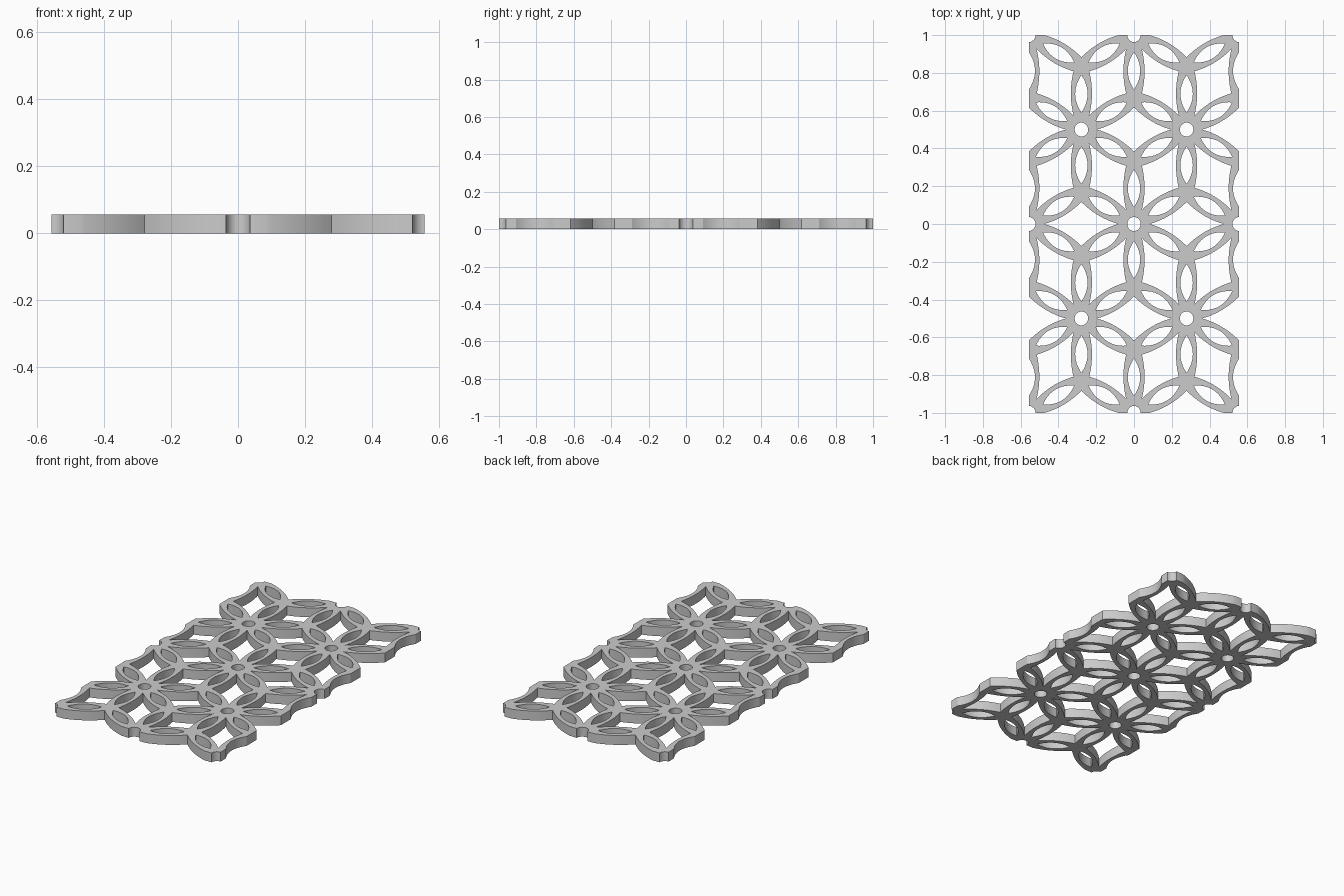
import bpy, bmesh, math
from mathutils import Vector

if "Cube" in bpy.data.objects:
    bpy.data.objects.remove(bpy.data.objects["Cube"])

S = 1 / math.sqrt(3)          # spacing of flower centres before squeeze
HALF_X, HALF_Y, THICK = 0.557, 1.0, 0.057
SQUEEZE = HALF_X / S
C30, S30 = math.cos(math.pi / 6), 0.5


def arc(a, b, mid, n=12):
    """Smooth side from a to b passing through mid (end point left out)."""
    a, b, mid = Vector(a), Vector(b), Vector(mid)
    out = []
    for i in range(n):
        t = i / n
        out.append(a * (1 - t) * (1 - 2 * t) + mid * 4 * t * (1 - t) + b * t * (2 * t - 1))
    return out


def lens(r0, r1, w):
    """Pointed petal opening along +x."""
    m = (r0 + r1) / 2
    return arc((r0, 0), (r1, 0), (m, -w)) + arc((r1, 0), (r0, 0), (m, w))


def gap():
    """Four sided opening between two neighbouring flowers."""
    h, v = 0.085, S / 2 * math.tan(math.pi / 6) - 0.05
    mx, my = 0.19 * C30 + 0.058 * S30, 0.19 * S30 - 0.058 * C30
    L, R, T, B = (h, 0), (S - h, 0), (S / 2, v), (S / 2, -v)
    return (arc(L, B, (mx, -my)) + arc(B, R, (S - mx, -my))
            + arc(R, T, (S - mx, my)) + arc(T, L, (mx, my)))


def circle(r, n=32):
    return [Vector((r * math.cos(2 * math.pi * i / n), r * math.sin(2 * math.pi * i / n)))
            for i in range(n)]


def prism(bm, pts, centre, angle):
    c, s = math.cos(angle), math.sin(angle)
    xy = [((p.x * c - p.y * s + centre[0]) * SQUEEZE, p.x * s + p.y * c + centre[1]) for p in pts]
    lo = [bm.verts.new((x, y, -0.05)) for x, y in xy]
    hi = [bm.verts.new((x, y, THICK + 0.05)) for x, y in xy]
    bm.faces.new(lo[::-1])
    bm.faces.new(hi)
    n = len(xy)
    for i in range(n):
        j = (i + 1) % n
        bm.faces.new((lo[i], lo[j], hi[j], hi[i]))


def inside(centre, r, angle):
    return (abs(centre[0] + r * math.cos(angle)) < S + 0.01
            and abs(centre[1] + r * math.sin(angle)) < HALF_Y + 0.01)


def make_object(name, bm):
    mesh = bpy.data.meshes.new(name)
    bm.to_mesh(mesh)
    bm.free()
    ob = bpy.data.objects.new(name, mesh)
    bpy.context.collection.objects.link(ob)
    return ob


# all openings: flower centres, petals and gaps between flowers
bm = bmesh.new()
petal_pts, gap_pts, hub_pts = lens(0.09, 0.288, 0.034), gap(), circle(0.037)
for j in range(-3, 4):
    for i in range(-3, 4):
        c = (i * S + (j % 2) * S / 2, j * 0.5)
        if inside(c, 0, 0):
            prism(bm, hub_pts, c, 0)
        for k in range(6):
            a = math.radians(30 + 60 * k)
            if inside(c, 0.19, a):
                prism(bm, petal_pts, c, a)
        for k in range(3):
            a = math.radians(60 * k)
            if inside(c, S / 2, a):
                prism(bm, gap_pts, c, a)
openings = make_object("opening_cutters", bm)
openings.hide_render = True

# flat panel
bm = bmesh.new()
bmesh.ops.create_cube(bm, size=1)
for v in bm.verts:
    v.co = (v.co.x * 2 * HALF_X, v.co.y * 2 * HALF_Y, (v.co.z + 0.5) * THICK)
panel = make_object("lattice_panel", bm)

mod = panel.modifiers.new("openings", 'BOOLEAN')
mod.operation = 'DIFFERENCE'
mod.solver = 'EXACT'
mod.object = openings
bpy.context.view_layer.objects.active = panel
panel.select_set(True)
bpy.ops.object.modifier_apply(modifier=mod.name)
bpy.data.objects.remove(openings, do_unlink=True)
bpy.ops.object.shade_smooth_by_angle(angle=math.radians(30))
